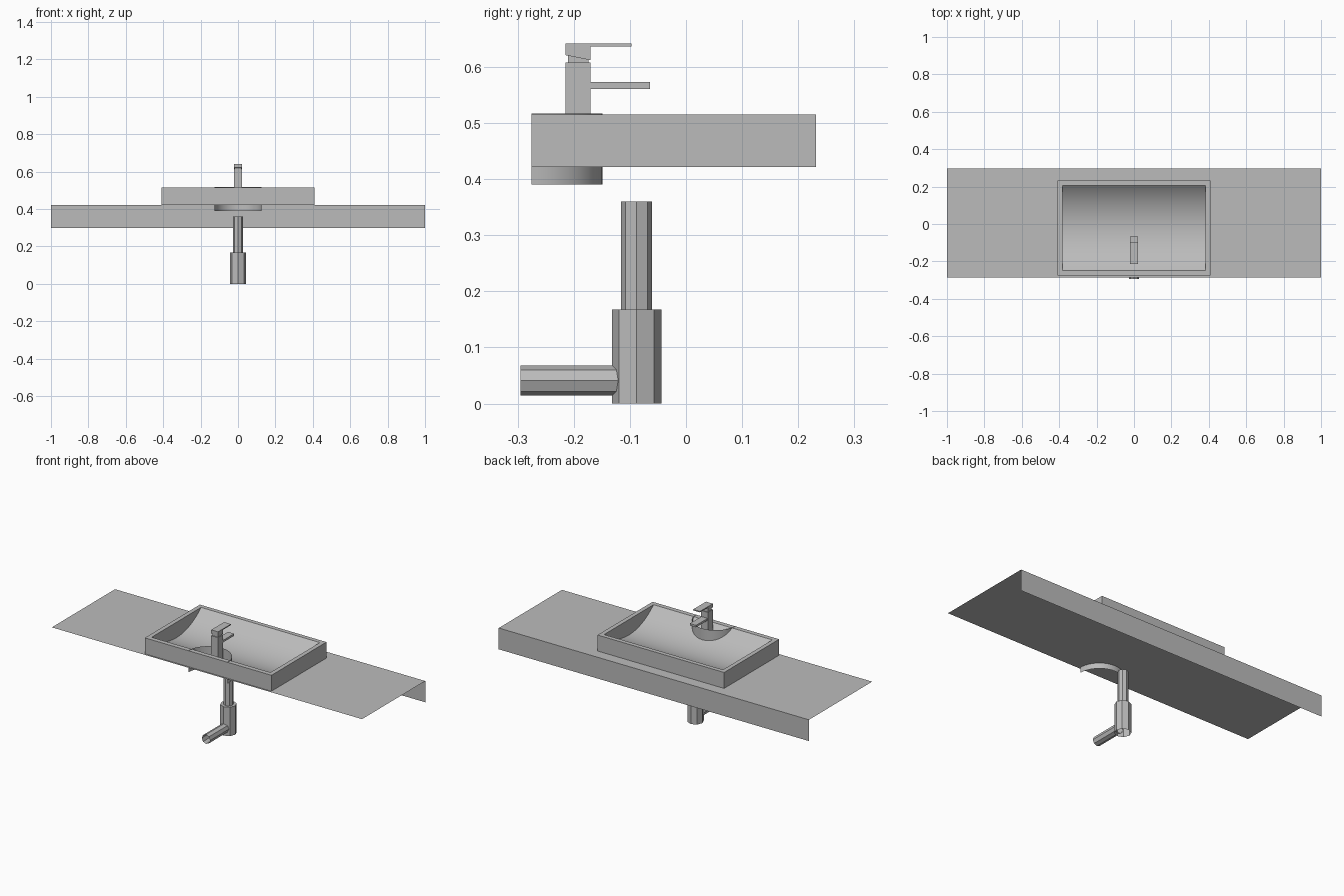
import bpy
import bmesh
import math
from mathutils import Matrix, Vector

cube = bpy.data.objects.get("Cube")
if cube:
    bpy.data.objects.remove(cube, do_unlink=True)

grey = bpy.data.materials.new("plain_grey")
grey.use_nodes = True
grey.diffuse_color = (0.5, 0.5, 0.5, 1)
grey.node_tree.nodes["Principled BSDF"].inputs["Base Color"].default_value = (0.5, 0.5, 0.5, 1)


def finish(name, bm, smooth=False):
    """Turn a bmesh into a named grey object."""
    mesh = bpy.data.meshes.new(name)
    bm.to_mesh(mesh)
    bm.free()
    mesh.materials.append(grey)
    obj = bpy.data.objects.new(name, mesh)
    bpy.context.collection.objects.link(obj)
    if smooth:
        bpy.ops.object.select_all(action='DESELECT')
        obj.select_set(True)
        bpy.context.view_layer.objects.active = obj
        bpy.ops.object.shade_smooth_by_angle(angle=math.radians(30))
    return obj


def face(bm, points):
    return bm.faces.new([bm.verts.new(p) for p in points])


def box(name, x, y, z):
    """Box from three (low, high) ranges."""
    bm = bmesh.new()
    bmesh.ops.create_cube(bm, size=1)
    for v in bm.verts:
        v.co = [r[0] + (c + 0.5) * (r[1] - r[0]) for c, r in zip(v.co, (x, y, z))]
    return finish(name, bm)


def extrude_x(name, profile, half):
    """Solid from a (y, z) outline, symmetric in x."""
    bm = bmesh.new()
    f = face(bm, [(-half, y, z) for y, z in profile])
    moved = bmesh.ops.extrude_face_region(bm, geom=[f], use_keep_orig=True)["geom"]
    bmesh.ops.translate(bm, vec=(2 * half, 0, 0),
                        verts=[g for g in moved if isinstance(g, bmesh.types.BMVert)])
    bmesh.ops.recalc_face_normals(bm, faces=bm.faces)
    return finish(name, bm)


def pipe(name, start, end, radius, lid=False):
    """Open eight-sided pipe between two points, with an optional far lid."""
    start, end = Vector(start), Vector(end)
    axis = end - start
    turn = Matrix.Rotation(math.pi / 2, 4, 'X') if abs(axis.y) > 0 else Matrix.Identity(4)
    bm = bmesh.new()
    ring = [Vector((math.cos(i * math.pi / 4), math.sin(i * math.pi / 4), 0)) * radius
            for i in range(8)]
    low = [bm.verts.new(start + turn @ p) for p in ring]
    high = [bm.verts.new(end + turn @ p) for p in ring]
    for i in range(8):
        j = (i + 1) % 8
        bm.faces.new((low[i], low[j], high[j], high[i]))
    if lid:
        bm.faces.new(high)
    return finish(name, bm)


# Counter: thin sheet with a hanging apron along the back
LEVEL, FRONT, BACK = 0.422, -0.286, 0.296
bm = bmesh.new()
path = [(FRONT, LEVEL), (BACK, LEVEL), (BACK, 0.298)]
rows = [[bm.verts.new((x, y, z)) for x in (-1, 1)] for y, z in path]
for a, b in zip(rows, rows[1:]):
    bm.faces.new((a[0], a[1], b[1], b[0]))
finish("counter", bm)

# Basin: box shell, flat rim, end walls and a curved trough
TOP, OUT_X, IN_X = 0.515, 0.408, 0.383
Y0, Y1, I0, I1 = -0.275, 0.232, -0.248, 0.207
DEPTH = 0.09
outer = [(-OUT_X, Y0), (OUT_X, Y0), (OUT_X, Y1), (-OUT_X, Y1)]
inner = [(-IN_X, I0), (IN_X, I0), (IN_X, I1), (-IN_X, I1)]
bm = bmesh.new()
for i in range(4):
    j = (i + 1) % 4
    a, b, c, d = outer[i], outer[j], inner[j], inner[i]
    face(bm, [(*a, LEVEL), (*b, LEVEL), (*b, TOP), (*a, TOP)])
    face(bm, [(*a, TOP), (*b, TOP), (*c, TOP), (*d, TOP)])
bmesh.ops.remove_doubles(bm, verts=bm.verts, dist=0.0001)
finish("basin_shell", bm)

chord = (I1 - I0) / 2
radius = (chord ** 2 + DEPTH ** 2) / (2 * DEPTH)
sweep = math.asin(chord / radius)
STEPS = 24
curve = []
for i in range(STEPS + 1):
    a = sweep * (2 * i / STEPS - 1)
    curve.append(((I0 + I1) / 2 + radius * math.sin(a),
                  TOP - DEPTH + radius * (1 - math.cos(a))))
bm = bmesh.new()
rows = [[bm.verts.new((x, y, z)) for x in (-IN_X, IN_X)] for y, z in curve]
for a, b in zip(rows, rows[1:]):
    bm.faces.new((a[0], a[1], b[1], b[0]))
bm.faces.new([r[0] for r in rows])
bm.faces.new([r[1] for r in reversed(rows)])
finish("basin_trough", bm, smooth=True)

# Half-round wall around the tap, open towards the front
bm = bmesh.new()
rows = []
for i in range(25):
    a = math.pi * i / 24
    x, y = 0.126 * math.cos(a), Y0 + 0.126 * math.sin(a)
    rows.append([bm.verts.new((x, y, z)) for z in (0.39, 0.517)])
for a, b in zip(rows, rows[1:]):
    bm.faces.new((b[0], a[0], a[1], b[1]))
finish("tap_surround", bm, smooth=True)

# Tap: body, spout, neck and lever head with a sloping underside
box("tap_body", (-0.022, 0.022), (-0.215, -0.17), (0.45, 0.608))
box("tap_spout", (-0.02, 0.02), (-0.17, -0.064), (0.561, 0.573))
box("tap_neck", (-0.018, 0.018), (-0.21, -0.174), (0.608, 0.622))
extrude_x("tap_lever", [(-0.215, 0.621), (-0.17, 0.612), (-0.17, 0.636),
                        (-0.097, 0.636), (-0.097, 0.642), (-0.215, 0.642)], 0.022)

# Waste pipe, trap and outlet
PIPE_Y = -0.088
pipe("waste_pipe", (0, PIPE_Y, 0.168), (0, PIPE_Y, 0.36), 0.0275)
pipe("trap", (0, PIPE_Y, 0), (0, PIPE_Y, 0.168), 0.044, lid=True)
pipe("outlet_pipe", (0, -0.295, 0.041), (0, -0.12, 0.041), 0.027)
